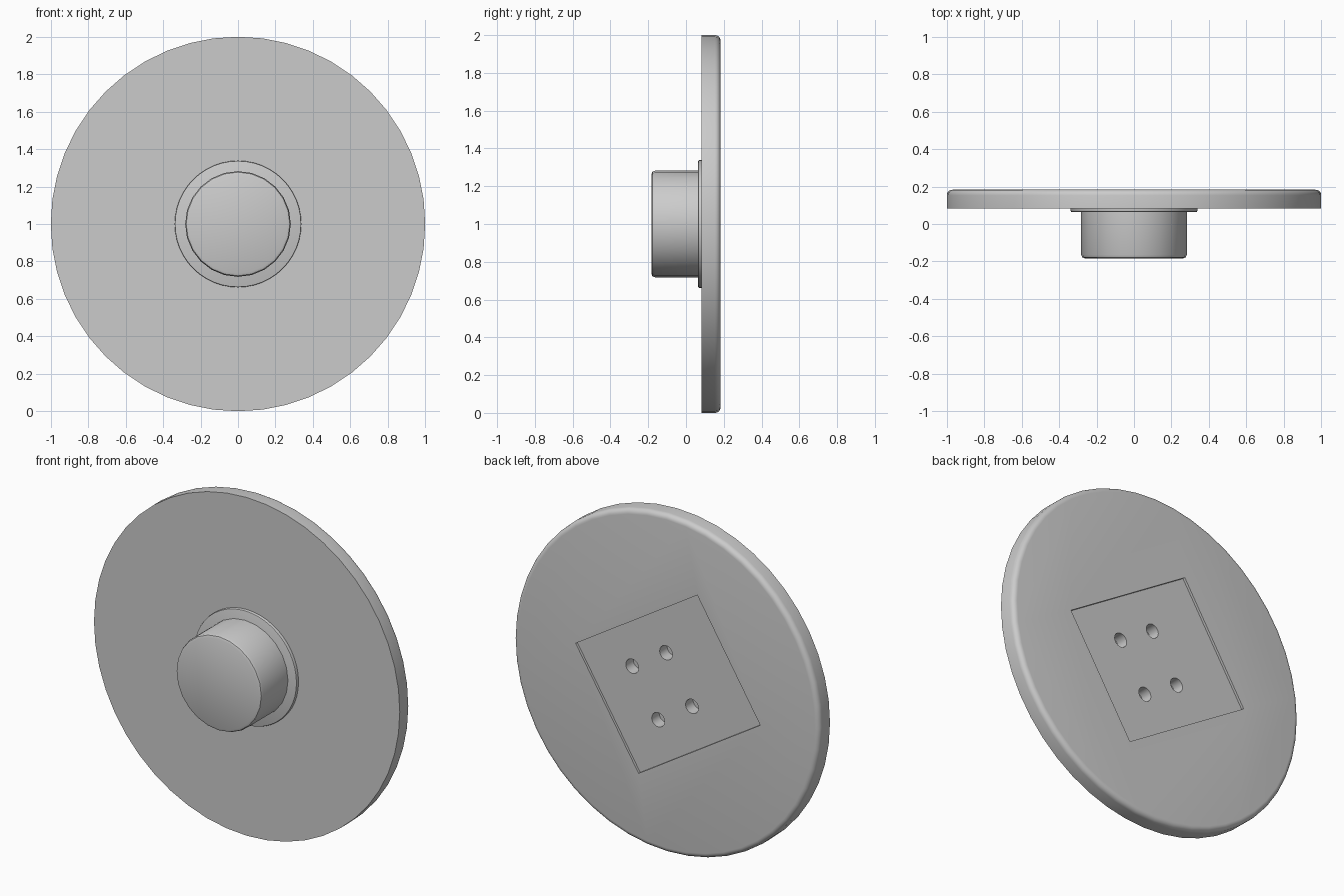
import bpy
import bmesh
from math import cos, sin, pi, radians
from mathutils import Matrix, Vector

cube = bpy.data.objects.get("Cube")
if cube:
    bpy.data.objects.remove(cube, do_unlink=True)

grey = bpy.data.materials.new("plain grey")
grey.use_nodes = True
GREY = (0.6, 0.6, 0.6, 1)
grey.diffuse_color = GREY
grey.node_tree.nodes["Principled BSDF"].inputs["Base Color"].default_value = GREY


def make_object(name, bm):
    bmesh.ops.recalc_face_normals(bm, faces=bm.faces)
    mesh = bpy.data.meshes.new(name)
    bm.to_mesh(mesh)
    bm.free()
    mesh.materials.append(grey)
    obj = bpy.data.objects.new(name, mesh)
    bpy.context.collection.objects.link(obj)
    return obj


def lathe(name, profile, sides):
    """Revolve (radius, y) points around the y axis at height 1, with flat end caps."""
    bm = bmesh.new()
    rings = []
    for radius, y in profile:
        angles = [2 * pi * i / sides for i in range(sides)]
        rings.append([bm.verts.new((radius * sin(a), y, 1 + radius * cos(a))) for a in angles])
    for a, b in zip(rings, rings[1:]):
        for i in range(sides):
            j = (i + 1) % sides
            bm.faces.new((a[i], a[j], b[j], b[i]))
    bm.faces.new(rings[0])
    bm.faces.new(rings[-1])
    return make_object(name, bm)


def rounded(radius, y, size, direction, steps):
    """Quarter-round profile from the side wall to the end cap at y."""
    return [(radius - size + size * cos(t), y + direction * size * (sin(t) - 1))
            for t in (pi / 2 * i / steps for i in range(steps + 1))]


def smooth(obj):
    bpy.ops.object.select_all(action="DESELECT")
    obj.select_set(True)
    bpy.context.view_layer.objects.active = obj
    bpy.ops.object.shade_smooth_by_angle(angle=radians(30))


BACK, FRONT = 0.183, 0.083

# Round plate with a crisp front edge and a rounded back edge
plate = lathe("plate", [(1, FRONT)] + rounded(1, BACK, 0.03, 1, 5), 48)

# Thin collar around the knob
collar = lathe("collar", [(0.338, FRONT + 0.005)] + rounded(0.338, 0.064, 0.006, -1, 2), 48)

# Knob with a narrow bevelled rim
knob = lathe("knob", [(0.282, FRONT + 0.005)] + rounded(0.282, -BACK, 0.018, -1, 2), 24)

# Turned frame on the back for the rectangular recess and its screw holes
turn = Matrix.Translation((-0.01, BACK, 1)) @ Matrix.Rotation(radians(32), 4, "Y")

bm = bmesh.new()
bmesh.ops.create_cube(bm, size=1, matrix=turn @ Matrix.Diagonal((0.938, 0.03, 0.777, 1)))
recess_cutter = make_object("recess_cutter", bm)

bm = bmesh.new()
for x in (-0.073, 0.188):
    for z in (-0.16, 0.16):
        place = turn @ Matrix.Translation((x, -0.025, z)) @ Matrix.Rotation(pi / 2, 4, "X")
        bmesh.ops.create_cone(bm, cap_ends=True, segments=24, radius1=0.042,
                              radius2=0.042, depth=0.12, matrix=place)
hole_cutter = make_object("hole_cutter", bm)

for cutter in (recess_cutter, hole_cutter):
    cutter.hide_render = True
    cut = plate.modifiers.new(cutter.name, "BOOLEAN")
    cut.operation = "DIFFERENCE"
    cut.solver = "EXACT"
    cut.object = cutter

# Bake the cuts into the plate and drop the cutters
bpy.context.view_layer.update()
evaluated = plate.evaluated_get(bpy.context.evaluated_depsgraph_get())
cut_mesh = bpy.data.meshes.new_from_object(evaluated)
plate.modifiers.clear()
plate.data = cut_mesh
for cutter in (recess_cutter, hole_cutter):
    bpy.data.objects.remove(cutter, do_unlink=True)

for part in (plate, collar, knob):
    smooth(part)
